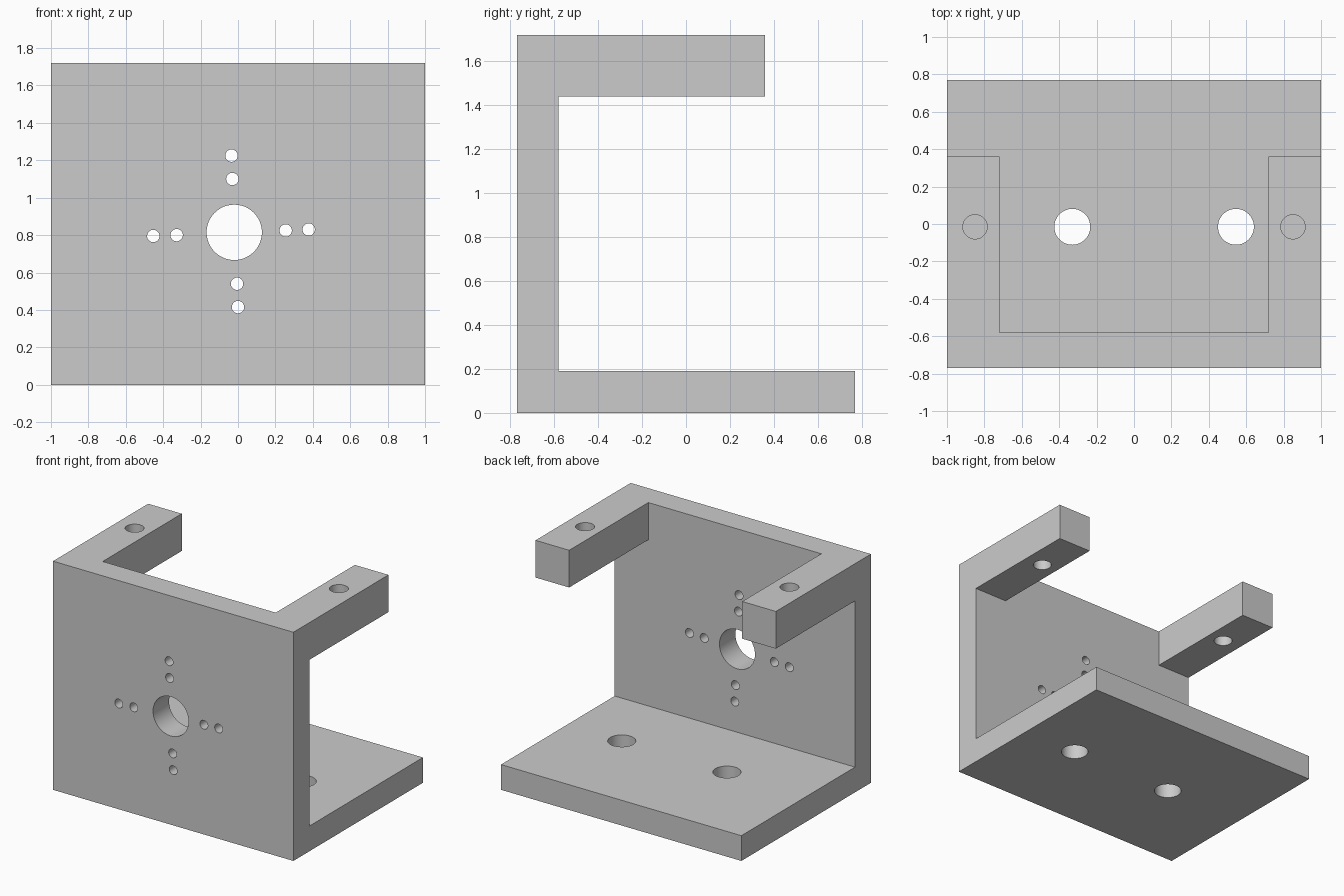
import bpy
import bmesh
from math import pi, radians
from mathutils import Matrix, Vector

cube = bpy.data.objects.get("Cube")
if cube:
    bpy.data.objects.remove(cube, do_unlink=True)

grey = bpy.data.materials.new("light grey")
grey.use_nodes = True
grey.diffuse_color = (0.6, 0.6, 0.6, 1)
grey.node_tree.nodes["Principled BSDF"].inputs["Base Color"].default_value = grey.diffuse_color

FRONT, BACK, TOP = -0.77, 0.77, 1.72
WALL, FLOOR = -0.58, 0.19       # inner faces of the wall and the base plate
ARM_BACK, ARM_LOW, ARM_IN = 0.36, 1.44, 0.72


def make_object(name, bm):
    bmesh.ops.recalc_face_normals(bm, faces=bm.faces)
    mesh = bpy.data.meshes.new(name)
    bm.to_mesh(mesh)
    bm.free()
    mesh.materials.append(grey)
    obj = bpy.data.objects.new(name, mesh)
    bpy.context.collection.objects.link(obj)
    return obj


def add_hole(bm, centre, radius, depth, along_y=False):
    turn = Matrix.Rotation(pi / 2 if along_y else 0, 4, "X")
    bmesh.ops.create_cone(bm, cap_ends=True, segments=48, radius1=radius, radius2=radius,
                          depth=depth, matrix=Matrix.Translation(centre) @ turn)


# Bracket body: C-shaped side profile swept across the width
body = bmesh.new()
profile = [(FRONT, 0), (BACK, 0), (BACK, FLOOR), (WALL, FLOOR),
           (WALL, ARM_LOW), (ARM_BACK, ARM_LOW), (ARM_BACK, TOP), (FRONT, TOP)]
rings = [[body.verts.new((x, y, z)) for y, z in profile] for x in (-1, 1)]
for ring in rings:
    body.faces.new(ring)
for i in range(len(profile)):
    body.faces.new((rings[0][i - 1], rings[0][i], rings[1][i], rings[1][i - 1]))
bracket = make_object("mounting_bracket", body)

cuts = bmesh.new()

# Gap that leaves two arms at the top, kept clear of the screw holes
gap = bmesh.ops.create_cube(cuts, size=1)["verts"]
bmesh.ops.scale(cuts, vec=(2 * ARM_IN, 2, 0.5), verts=gap)
bmesh.ops.translate(cuts, vec=(0, WALL + 1, (ARM_LOW + TOP) / 2), verts=gap)

# Shaft hole and the cross of screw holes in the wall
wall_y = (FRONT + WALL) / 2
add_hole(cuts, Vector((-0.02, wall_y, 0.815)), 0.148, 0.4, True)
screws = [(-0.035, 1.225), (-0.03, 1.10), (-0.005, 0.54), (0, 0.415),
          (-0.453, 0.795), (-0.328, 0.80), (0.255, 0.825), (0.378, 0.83)]
for x, z in screws:
    add_hole(cuts, Vector((x, wall_y, z)), 0.033, 0.4, True)

# Mounting holes in the base plate and in the arms
for x in (-0.33, 0.545):
    add_hole(cuts, Vector((x, -0.015, FLOOR / 2)), 0.096, 0.4)
for x in (-0.85, 0.85):
    add_hole(cuts, Vector((x, -0.015, (ARM_LOW + TOP) / 2)), 0.065, 0.5)

cutter = make_object("hole_cutter", cuts)
cutter.hide_render = True

# Cut, then discard the cutter
cut = bracket.modifiers.new("holes", "BOOLEAN")
cut.operation = "DIFFERENCE"
cut.solver = "EXACT"
cut.object = cutter
bpy.ops.object.select_all(action="DESELECT")
bracket.select_set(True)
bpy.context.view_layer.objects.active = bracket
bpy.ops.object.modifier_apply(modifier=cut.name)
bpy.data.objects.remove(cutter, do_unlink=True)
bpy.ops.object.shade_smooth_by_angle(angle=radians(30))
